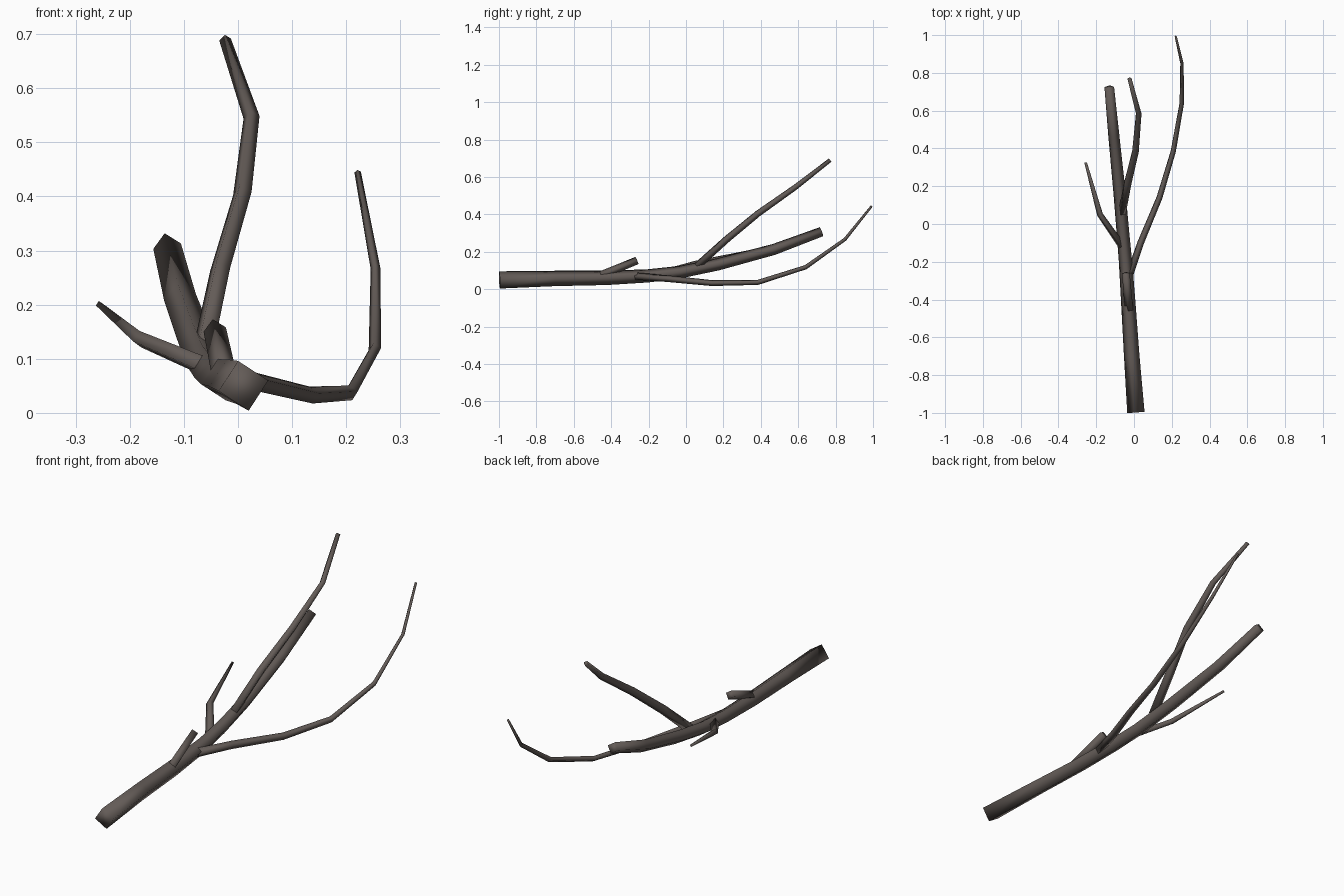
import bpy, bmesh, math
from mathutils import Vector

if "Cube" in bpy.data.objects:
    bpy.data.objects.remove(bpy.data.objects["Cube"])

bark = bpy.data.materials.new("dark_bark")
bark.diffuse_color = (0.125, 0.105, 0.095, 1)
bark.use_nodes = True
bark.node_tree.nodes["Principled BSDF"].inputs["Base Color"].default_value = bark.diffuse_color


def limb(name, path, twist=12, sides=4):
    """Tapered, closed, smooth-shaded tube; path rows are x, y, z, radius."""
    pts = [Vector(p[:3]) for p in path]
    bm = bmesh.new()
    rings = []
    for i, p in enumerate(pts):
        a, b = pts[max(i - 1, 0)], pts[min(i + 1, len(pts) - 1)]
        t = (b - a).normalized()
        if 0 < i < len(pts) - 1:
            t = ((p - a).normalized() + (b - p).normalized()).normalized()
        u = t.cross(Vector((0, 0, 1))).normalized()
        v = u.cross(t)
        ring = []
        for k in range(sides):
            ang = math.radians(twist) + k * math.tau / sides
            ring.append(bm.verts.new(p + path[i][3] * (math.cos(ang) * u + math.sin(ang) * v)))
        rings.append(ring)
    for r0, r1 in zip(rings, rings[1:]):
        for k in range(sides):
            n = (k + 1) % sides
            bm.faces.new((r0[k], r0[n], r1[n], r1[k]))
    bm.faces.new(rings[0][::-1])
    bm.faces.new(rings[-1])
    bmesh.ops.recalc_face_normals(bm, faces=bm.faces)
    for f in bm.faces:
        f.smooth = True
    me = bpy.data.meshes.new(name)
    bm.to_mesh(me)
    bm.free()
    me.materials.append(bark)
    ob = bpy.data.objects.new(name, me)
    bpy.context.collection.objects.link(ob)
    return ob


# Main stem lying along the ground, lifting towards the tip
limb("main_stem", [
    (0.01, -0.997, 0.05, 0.047), (-0.012, -0.7, 0.058, 0.042),
    (-0.03, -0.42, 0.061, 0.039), (-0.045, -0.2, 0.072, 0.036),
    (-0.06, -0.03, 0.092, 0.034), (-0.077, 0.17, 0.133, 0.033),
    (-0.107, 0.47, 0.213, 0.03), (-0.131, 0.725, 0.308, 0.026)])

# Long low branch sweeping right
limb("right_branch", [
    (-0.03, -0.29, 0.072, 0.02), (0.035, -0.1, 0.057, 0.018),
    (0.135, 0.14, 0.033, 0.016), (0.208, 0.385, 0.037, 0.014),
    (0.253, 0.64, 0.118, 0.012), (0.254, 0.85, 0.267, 0.009),
    (0.221, 0.993, 0.445, 0.006)])

# Branch rising from the middle
limb("upper_branch", [
    (-0.063, 0.06, 0.125, 0.021), (-0.033, 0.215, 0.265, 0.02),
    (0.008, 0.385, 0.405, 0.018), (0.025, 0.585, 0.546, 0.015),
    (-0.024, 0.77, 0.69, 0.011)])

# Small bent twig on the left
limb("left_twig", [
    (-0.055, -0.13, 0.083, 0.02), (-0.18, 0.05, 0.136, 0.016),
    (-0.256, 0.325, 0.2, 0.007)])

# Short broken stub on top
limb("broken_stub", [
    (-0.025, -0.47, 0.068, 0.023), (-0.043, -0.262, 0.154, 0.021)])
